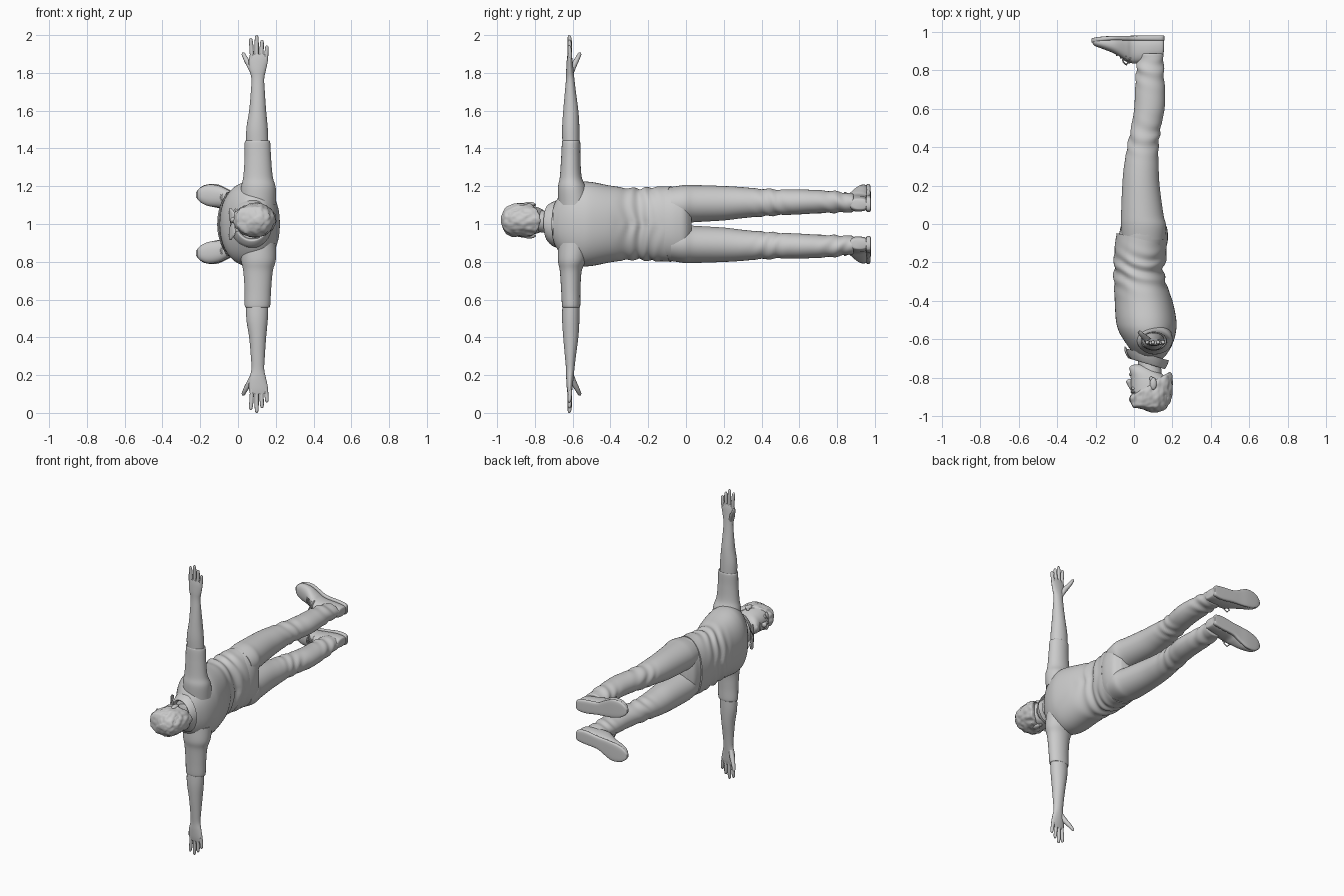
import bpy, bmesh, math
from mathutils import Vector, noise

# Body lies along y (head at -y), arms along z, chest towards -x.
# All objects have their origin at z = 1, so left/right is a mirror in local z.
AXES = {'x': (0, 1, 2), 'y': (1, 0, 2), 'z': (2, 0, 1)}


def catmull(a, b, c, d, t):
    return [0.5 * (2 * q + (r - p) * t + (2 * p - 5 * q + 4 * r - s) * t * t
                   + (3 * q - p - 3 * r + s) * t ** 3) for p, q, r, s in zip(a, b, c, d)]


def finish(name, bm, mirror):
    bmesh.ops.recalc_face_normals(bm, faces=bm.faces)
    me = bpy.data.meshes.new(name)
    bm.to_mesh(me)
    bm.free()
    ob = bpy.data.objects.new(name, me)
    bpy.context.collection.objects.link(ob)
    ob.location.z = 1
    bpy.context.view_layer.objects.active = ob
    ob.select_set(True)
    bpy.ops.object.shade_smooth_by_angle(angle=math.radians(50))
    ob.select_set(False)
    if mirror:
        m = ob.modifiers.new("mirror", 'MIRROR')
        m.use_axis = (False, False, True)
        m.use_clip = False
        m.use_mirror_merge = False
    return ob


def loft(name, axis, secs, mirror=False, n=40, steps=6, power=2.0, warp=None, caps=True):
    """Sections: x, y, z, half size u, half size v, tilt (shift along axis per unit u)."""
    w, u, v = AXES[axis]
    secs = [list(s) + [0] * (6 - len(s)) for s in secs]
    rows = []
    for i in range(len(secs) - 1):
        q = [secs[max(i - 1, 0)], secs[i], secs[i + 1], secs[min(i + 2, len(secs) - 1)]]
        rows += [catmull(*q, k / steps) for k in range(steps)]
    rows.append(secs[-1])
    bm = bmesh.new()
    rings = []
    for r in rows:
        ring = []
        for k in range(n):
            a = 2 * math.pi * k / n
            c, s = math.cos(a), math.sin(a)
            du = math.copysign(abs(c) ** (2 / power), c) * r[3]
            dv = math.copysign(abs(s) ** (2 / power), s) * r[4]
            p = Vector(r[:3])
            p[u] += du
            p[v] += dv
            p[w] += du * r[5]
            if warp:
                p += warp(p, Vector(r[:3]))
            ring.append(bm.verts.new(p))
        rings.append(ring)
    for a, b in zip(rings, rings[1:]):
        for k in range(n):
            bm.faces.new((a[k], a[(k + 1) % n], b[(k + 1) % n], b[k]))
    if caps:
        bm.faces.new(rings[0])
        bm.faces.new(rings[-1])
    return finish(name, bm, mirror)


def tube(name, pts, radii, mirror=False):
    cu = bpy.data.curves.new(name, 'CURVE')
    cu.dimensions = '3D'
    cu.bevel_depth = 1
    cu.bevel_resolution = 3
    cu.use_fill_caps = True
    sp = cu.splines.new('POLY')
    sp.points.add(len(pts) - 1)
    for p, co, r in zip(sp.points, pts, radii):
        p.co = (*co, 1)
        p.radius = r
    tmp = bpy.data.objects.new(name + " path", cu)
    bpy.context.collection.objects.link(tmp)
    me = bpy.data.meshes.new_from_object(tmp.evaluated_get(bpy.context.evaluated_depsgraph_get()))
    bpy.data.objects.remove(tmp)
    bm = bmesh.new()
    bm.from_mesh(me)
    bpy.data.meshes.remove(me)
    return finish(name, bm, mirror)


def ball(name, loc, size, mirror=False):
    bm = bmesh.new()
    bmesh.ops.create_uvsphere(bm, u_segments=20, v_segments=12, radius=1)
    for vert in bm.verts:
        vert.co = Vector([c * s + o for c, s, o in zip(vert.co, size, loc)])
    return finish(name, bm, mirror)


def folds(centres, amp, freq, slant):
    """Cloth creases around the given y positions."""
    def f(p, c):
        d = p - c
        d.y = 0
        m = sum(math.exp(-((p.y - y) / wd) ** 2) for y, wd in centres)
        wave = math.sin(freq * (p.y + slant * abs(p.z) + 0.3 * p.x) + 3 * noise.noise(p * 6))
        return d.normalized() * amp * m * wave if d.length > 0 else d
    return f


# Shirt body
loft("shirt", 'y', [
    (.04, -.08, 0, .130, .200, -.25), (.033, -.15, 0, .134, .197, -.2),
    (.025, -.22, 0, .128, .190, -.1), (.03, -.30, 0, .134, .189), (.05, -.40, 0, .150, .203),
    (.063, -.50, 0, .157, .222), (.07, -.56, 0, .148, .222), (.08, -.62, 0, .122, .200),
    (.085, -.67, 0, .09, .150), (.085, -.705, 0, .06, .09)],
    n=72, steps=9, power=2.2, warp=folds([(-.24, .08)], .007, 85, .35))

# Sleeves, arms and hands
loft("sleeve", 'z', [
    (.105, -.59, .10, .095, .085), (.108, -.603, .19, .092, .075), (.106, -.61, .25, .078, .058),
    (.105, -.61, .35, .070, .051), (.103, -.608, .435, .067, .048), (.103, -.608, .436, .055, .04)],
    mirror=True)
loft("arm", 'z', [
    (.103, -.608, .40, .058, .045), (.101, -.61, .50, .057, .046), (.104, -.61, .60, .045, .040),
    (.105, -.612, .70, .037, .029), (.105, -.613, .77, .034, .022), (.104, -.615, .82, .045, .019),
    (.108, -.616, .87, .051, .015), (.110, -.617, .90, .046, .010)], mirror=True)
for nm, x0, x1, tip in (("index", .075, .068, .985), ("middle", .099, .099, 1.0),
                        ("ring", .123, .127, .975), ("little", .146, .153, .945)):
    loft(nm + "_finger", 'z', [
        (x0, -.616, .87, .011, .011), (x0 * .4 + x1 * .6, -.615, tip - .045, .011, .011),
        (x1, -.617, tip - .01, .009, .009), (x1, -.618, tip, .003, .003)],
        mirror=True, n=12, steps=4)
tube("thumb", [(.085, -.612, .79), (.065, -.598, .835), (.043, -.578, .87), (.028, -.563, .9),
               (.024, -.56, .907)], [.014, .017, .013, .010, .004], True)

# Trousers
loft("trouser_seat", 'y', [
    (.03, -.20, 0, .112, .18), (.043, -.10, 0, .130, .193), (.05, -.04, 0, .125, .200),
    (.05, .0, 0, .112, .190), (.05, .03, 0, .075, .12)], n=56, power=2.3)
loft("trouser_leg", 'y', [
    (.05, -.08, .10, .11, .095), (.05, -.01, .105, .117, .101), (.043, .05, .108, .110, .098),
    (.036, .20, .110, .097, .091), (.038, .30, .113, .090, .082), (.046, .40, .113, .081, .073),
    (.062, .50, .115, .077, .068), (.08, .60, .117, .079, .066), (.083, .70, .118, .077, .061),
    (.083, .80, .116, .071, .056), (.086, .86, .112, .067, .050), (.086, .885, .111, .064, .047),
    (.086, .886, .111, .04, .03)],
    mirror=True, n=48, steps=8, warp=folds([(.80, .07), (.45, .07)], .004, 75, .8))

# Shoes
loft("shoe", 'x', [
    (.155, .925, .105, .03, .02), (.145, .918, .105, .052, .032), (.09, .912, .107, .062, .041),
    (.0, .905, .115, .070, .041), (-.04, .912, .127, .062, .048), (-.10, .930, .145, .045, .058),
    (-.16, .941, .152, .032, .056), (-.20, .946, .154, .022, .038), (-.215, .948, .154, .01, .018)],
    mirror=True, power=2.3)
loft("shoe_sole", 'x', [
    (.158, .966, .105, .012, .018), (.145, .966, .105, .014, .036), (.09, .966, .107, .014, .044),
    (.0, .966, .118, .013, .042), (-.05, .966, .132, .012, .052), (-.11, .966, .148, .012, .062),
    (-.17, .962, .154, .012, .054), (-.205, .957, .155, .012, .034), (-.222, .953, .155, .009, .012)],
    mirror=True, power=4)
for i in range(4):
    x, y, z = -.02 - .022 * i, .842 + .013 * i, .122 + .006 * i
    tube("shoe_lace", [(x, y + .02, z - .036), (x, y, z - .018), (x - .004, y - .003, z),
                       (x, y, z + .018), (x, y + .02, z + .036)], [.005] * 5, True)
for s in (-1, 1):
    tube("lace_bow", [(-.03, .842, .125), (-.04, .828, .125 + .02 * s), (-.055, .84, .125 + .042 * s),
                      (-.06, .858, .125 + .035 * s), (-.035, .846, .125)], [.004] * 5, True)

# Neck and collar
loft("neck", 'y', [(.085, -.66, .0, .07, .075), (.08, -.72, .008, .06, .06),
                   (.085, -.80, .018, .062, .058)])
col = loft("collar", 'y', [(.07, -.678, 0, .112, .128, -.28), (.07, -.705, 0, .102, .116, -.3),
                           (.072, -.728, .005, .088, .096, -.3), (.074, -.718, .005, .08, .086, -.3),
                           (.076, -.69, .005, .076, .080, -.3)], caps=False)
for s in (-1, 1):
    flap = loft("collar_flap", 'y', [(-.022, -.70, .025 * s, .008, .035, -.3),
                                     (-.04, -.67, .05 * s, .007, .035, -.3),
                                     (-.045, -.638, .065 * s, .004, .008, -.3)], n=16, power=4)

# Head
HZ = .02
loft("head", 'y', [
    (.11, -.978, HZ, .015, .015), (.105, -.963, HZ, .05, .045), (.092, -.93, HZ, .09, .076),
    (.09, -.88, HZ, .103, .084), (.088, -.84, HZ, .104, .081), (.076, -.80, HZ, .093, .073),
    (.052, -.765, HZ, .074, .060), (.033, -.742, HZ, .052, .042), (.025, -.73, HZ, .025, .02)],
    n=48, power=2.15)


def strands(p, c):
    d = (p - c).normalized()
    return d * .009 * noise.noise(Vector((p.x * 45, p.y * 30, p.z * 45)))


loft("hair", 'y', [
    (.082, -.83, HZ, .098, .078, .6), (.085, -.845, HZ, .108, .088, .6),
    (.092, -.885, HZ, .109, .089, .45), (.095, -.93, HZ, .098, .082, .25),
    (.103, -.962, HZ, .062, .056), (.107, -.98, HZ, .012, .012)], n=72, steps=9, warp=strands)

# Face
loft("nose", 'y', [(-.005, -.865, HZ, .012, .008), (-.018, -.84, HZ, .014, .011),
                   (-.025, -.818, HZ, .016, .016), (-.016, -.805, HZ, .01, .012)], n=16)
ball("lips", (-.016, -.782, HZ), (.010, .009, .026))
ball("chin", (-.005, -.752, HZ), (.02, .018, .026))
for s in (-1, 1):
    ball("eye", (.000, -.855, HZ + .034 * s), (.014, .009, .015))
    ball("eyebrow", (-.004, -.874, HZ + .036 * s), (.014, .006, .025))
    ball("ear", (.10, -.83, HZ + .085 * s), (.018, .032, .012))
    ball("ear_lobe", (.09, -.805, HZ + .082 * s), (.010, .012, .008))
